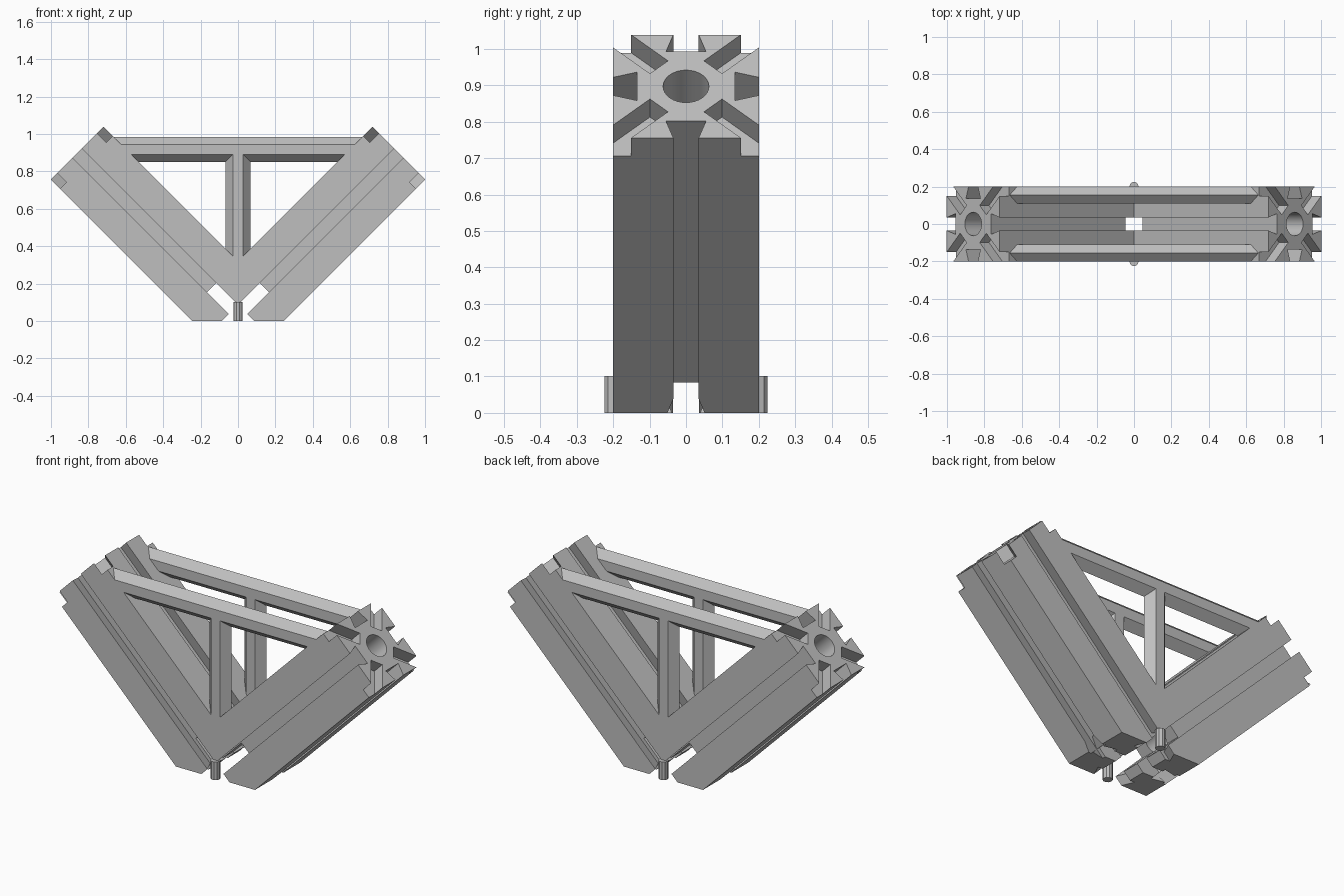
import bpy, bmesh
from math import radians, cos, sin, pi
from mathutils import Matrix, Vector

if "Cube" in bpy.data.objects:
    bpy.data.objects.remove(bpy.data.objects["Cube"])

grey = bpy.data.materials.new("light_grey")
grey.use_nodes = True
COLOUR = (0.52, 0.52, 0.52, 1)
grey.diffuse_color = COLOUR
grey.node_tree.nodes["Principled BSDF"].inputs["Base Color"].default_value = COLOUR

HALF = 0.2          # half the bar's thickness
SLOT = 0.035        # half the slot's mouth
LENGTH = 1.216      # from the crossing to a bar's end
CENTRE = Matrix.Translation((0, 0, 0.0375))


def finish(bm, name, matrix):
    bmesh.ops.recalc_face_normals(bm, faces=bm.faces)
    bm.transform(matrix)
    mesh = bpy.data.meshes.new(name)
    bm.to_mesh(mesh)
    bm.free()
    mesh.materials.append(grey)
    obj = bpy.data.objects.new(name, mesh)
    bpy.context.collection.objects.link(obj)
    return obj


def prism(name, outline, low, high, matrix=Matrix()):
    """Extrude an outline along its local z."""
    bm = bmesh.new()
    face = bm.faces.new([bm.verts.new((x, y, low)) for x, y in outline])
    top = bmesh.ops.extrude_face_region(bm, geom=[face])["geom"]
    verts = [v for v in top if isinstance(v, bmesh.types.BMVert)]
    bmesh.ops.translate(bm, verts=verts, vec=(0, 0, high - low))
    return finish(bm, name, matrix)


def box(name, low, high, matrix=Matrix()):
    (x0, y0, z0), (x1, y1, z1) = low, high
    return prism(name, [(x0, y0), (x1, y0), (x1, y1), (x0, y1)], z0, z1, matrix)


def circle(radius, sides):
    return [(radius * cos(2 * pi * i / sides), radius * sin(2 * pi * i / sides))
            for i in range(sides)]


def combine(target, others, operation="DIFFERENCE"):
    """Apply booleans to the target and remove the helpers."""
    for other in others:
        mod = target.modifiers.new("cut", "BOOLEAN")
        mod.operation, mod.solver, mod.object = operation, "EXACT", other
    bpy.context.view_layer.update()
    graph = bpy.context.evaluated_depsgraph_get()
    mesh = bpy.data.meshes.new_from_object(target.evaluated_get(graph))
    target.modifiers.clear()
    target.data = mesh
    for other in others:
        bpy.data.objects.remove(other)


# Square profile with a dovetail slot in each side
side = [(HALF, -HALF), (HALF, -SLOT), (0.135, -0.055), (0.135, 0.055), (HALF, SLOT)]
profile = []
for quarter in range(4):
    turn = Matrix.Rotation(quarter * pi / 2, 2)
    profile += [tuple(turn @ Vector(p)) for p in side]

frames = {s: CENTRE @ Matrix.Rotation(radians(45 * k), 4, "Y")
          for s, k in (("left", 1), ("right", -1))}

# Slotted bars with a bore and notched corners at the free end
for name, frame in frames.items():
    bar = prism(name + "_bar", profile, HALF, LENGTH, frame)
    cutters = [prism("bore", circle(0.063, 32), 0, LENGTH + 0.1, frame)]
    for k in range(4):
        turn = frame @ Matrix.Rotation(pi / 4 + k * pi / 2, 4, "Z")
        cutters.append(box("notch", (0.105, -SLOT, LENGTH - 0.07),
                           (0.4, SLOT, LENGTH + 0.1), turn))
    combine(bar, cutters)
    bpy.ops.object.select_all(action="DESELECT")
    bar.select_set(True)
    bpy.context.view_layer.objects.active = bar
    bpy.ops.object.shade_smooth_by_angle(angle=radians(30))

# Crossing block: both profiles intersected, split by channels, cut flat below
left, right = frames["left"], frames["right"]
block = prism("crossing_block", profile, -0.3, 0.3, left)
combine(block, [prism("other", profile, -0.3, 0.3, right)], "INTERSECT")
cutters = []
for axis in range(3):
    size = [0.5, 0.5, 0.5]
    size[axis] = SLOT + 0.0005
    cutters.append(box("channel", [-s for s in size], size, left))
bm = bmesh.new()
bmesh.ops.create_uvsphere(bm, u_segments=32, v_segments=16, radius=0.15)
cutters.append(finish(bm, "cavity", CENTRE))
cutters.append(box("floor", (-1, -1, -1), (1, 1, 0)))
combine(block, cutters)

# Hexagonal rails, posts and locating pins, front and back
along_x = Matrix.Rotation(pi / 2, 4, "Y")
for name, sign in (("front", -1), ("back", 1)):
    y = sign * 0.155
    rail = [(-0.0675, 0), (-0.0275, 0.045), (0.0275, 0.045),
            (0.0675, 0), (0.0275, -0.045), (-0.0275, -0.045)]
    prism(name + "_rail", rail, -0.667, 0.667,
          Matrix.Translation((0, y, 0.9175)) @ along_x)
    prism(name + "_post", rail, 0.26, 0.9, Matrix.Translation((0, y, 0)))
    prism(name + "_pin", circle(0.025, 10), 0, 0.102,
          Matrix.Translation((0, sign * HALF, 0)))
